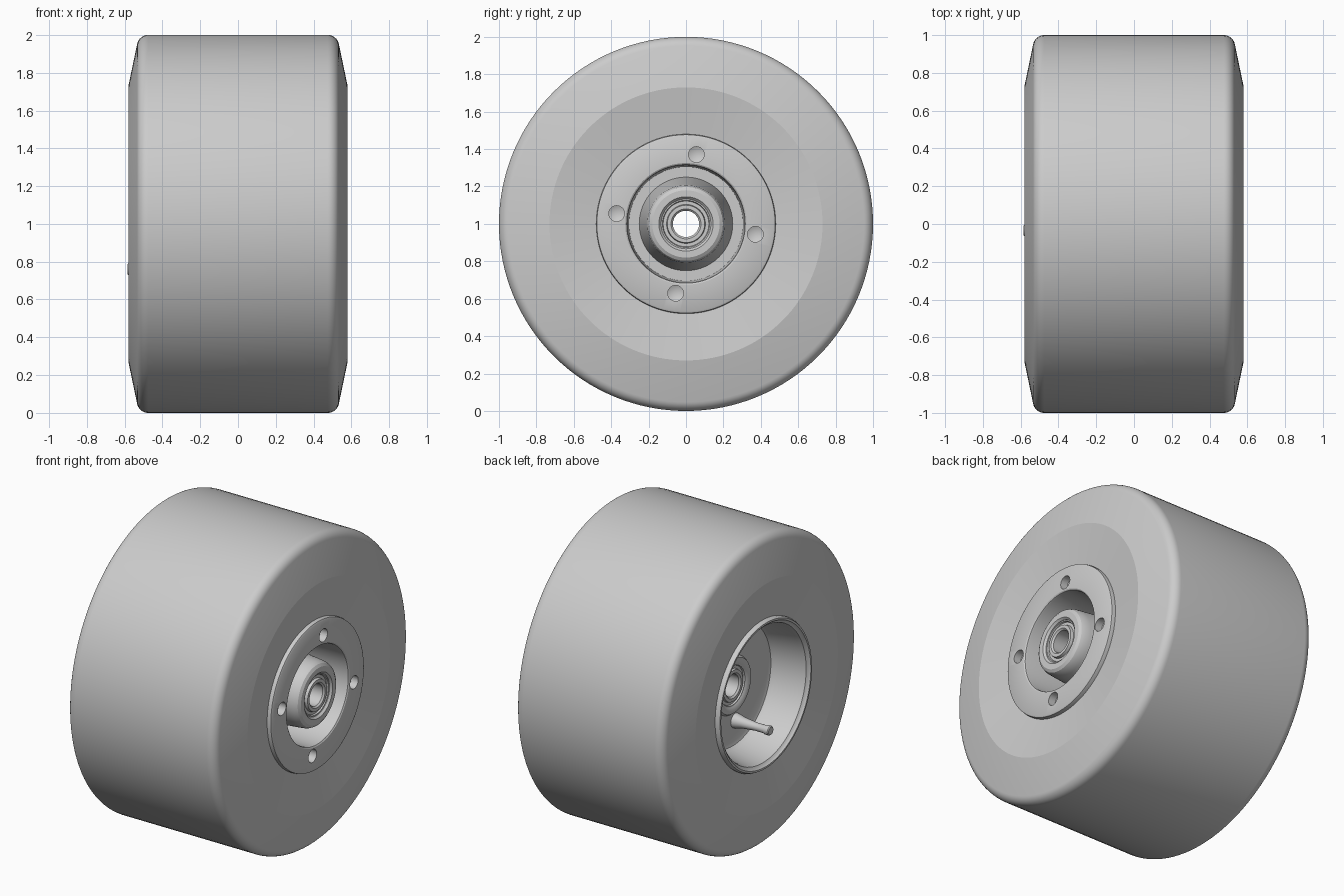
import bpy, bmesh, math
from mathutils import Vector

cube = bpy.data.objects.get("Cube")
if cube:
    bpy.data.objects.remove(cube, do_unlink=True)

AXLE_Z = 1.0

grey = bpy.data.materials.new("light_grey")
colour = (0.6, 0.6, 0.6, 1)
grey.use_nodes = True
grey.diffuse_color = colour
grey.node_tree.nodes["Principled BSDF"].inputs["Base Color"].default_value = colour


def lathe(name, profile, segments=96, y=0.0, z=AXLE_Z):
    """Revolve a closed (x, radius) outline about an axis parallel to x."""
    bm = bmesh.new()
    rings = []
    for x, r in profile:
        if r == 0:
            rings.append([bm.verts.new((x, 0, 0))] * segments)
            continue
        turns = [2 * math.pi * i / segments for i in range(segments)]
        rings.append([bm.verts.new((x, r * math.cos(a), r * math.sin(a))) for a in turns])
    on_axis = profile[0][1] == 0
    pairs = list(zip(rings, rings[1:])) + ([] if on_axis else [(rings[-1], rings[0])])
    for a, b in pairs:
        for i in range(segments):
            j = (i + 1) % segments
            corners = list(dict.fromkeys((a[i], a[j], b[j], b[i])))
            bm.faces.new(corners)
    bmesh.ops.recalc_face_normals(bm, faces=bm.faces)
    mesh = bpy.data.meshes.new(name)
    bm.to_mesh(mesh)
    bm.free()
    mesh.materials.append(grey)
    ob = bpy.data.objects.new(name, mesh)
    ob.location = Vector((0, y, z))
    bpy.context.collection.objects.link(ob)
    return ob


def smooth(ob, degrees):
    bpy.ops.object.select_all(action='DESELECT')
    ob.select_set(True)
    bpy.context.view_layer.objects.active = ob
    bpy.ops.object.shade_smooth_by_angle(angle=math.radians(degrees))


# Tyre: flat tread, rounded shoulders, ridged sidewalls
side = []
for i in range(9):
    a = math.radians(78) * i / 8
    side.append((0.475 + 0.06 * math.sin(a), 0.94 + 0.06 * math.cos(a)))
side += [(0.58, 0.73), (0.545, 0.478), (0.5, 0.465)]
tyre = lathe("tyre", side + [(-x, r) for x, r in reversed(side)], 128)
smooth(tyre, 16)

# Rim: outer flange, recess, hub, then the open dish on the other side
rim = lathe("rim", [
    (0.555, 0.48), (0.57, 0.477), (0.575, 0.468),
    (0.575, 0.325), (0.57, 0.317), (0.56, 0.314), (0.1, 0.305),
    (0.1, 0.25), (0.51, 0.211), (0.545, 0.207), (0.567, 0.197), (0.578, 0.18),
    (0.578, 0.145), (0.565, 0.133),
    (-0.335, 0.133), (-0.345, 0.15), (-0.345, 0.175), (-0.33, 0.185),
    (-0.33, 0.37), (-0.337, 0.39), (-0.36, 0.402),
    (-0.53, 0.432), (-0.555, 0.44), (-0.565, 0.455),
    (-0.575, 0.46), (-0.575, 0.472), (-0.56, 0.48)])

# Four drilled holes in the flange
for k in range(4):
    a = math.radians(81.5 + 90 * k)
    drill = lathe("drill_cutter_%d" % (k + 1),
                  [(0.505, 0), (0.525, 0.042), (0.65, 0.042), (0.65, 0)],
                  24, 0.375 * math.cos(a), AXLE_Z + 0.375 * math.sin(a))
    cut = rim.modifiers.new("drilled_hole", 'BOOLEAN')
    cut.operation = 'DIFFERENCE'
    cut.solver = 'EXACT'
    cut.object = drill
    bpy.context.view_layer.objects.active = rim
    bpy.ops.object.modifier_apply(modifier=cut.name)
    bpy.data.objects.remove(drill, do_unlink=True)
smooth(rim, 32)

# Bearing with raised inner race and through bore
bearing = lathe("bearing", [
    (0.562, 0.136), (0.562, 0.126), (0.552, 0.122), (0.552, 0.104),
    (0.57, 0.1), (0.57, 0.08), (0.56, 0.07),
    (-0.33, 0.07), (-0.34, 0.08), (-0.34, 0.1),
    (-0.325, 0.104), (-0.325, 0.122), (-0.335, 0.126), (-0.335, 0.136)], 64)
smooth(bearing, 32)

# Valve stem standing in the dish
valve = lathe("valve_stem", [
    (-0.31, 0), (-0.31, 0.05), (-0.345, 0.045), (-0.39, 0.034), (-0.48, 0.025),
    (-0.545, 0.025), (-0.555, 0.03), (-0.58, 0.03), (-0.586, 0.025), (-0.586, 0)],
    24, -0.035, AXLE_Z - 0.24)
smooth(valve, 32)
